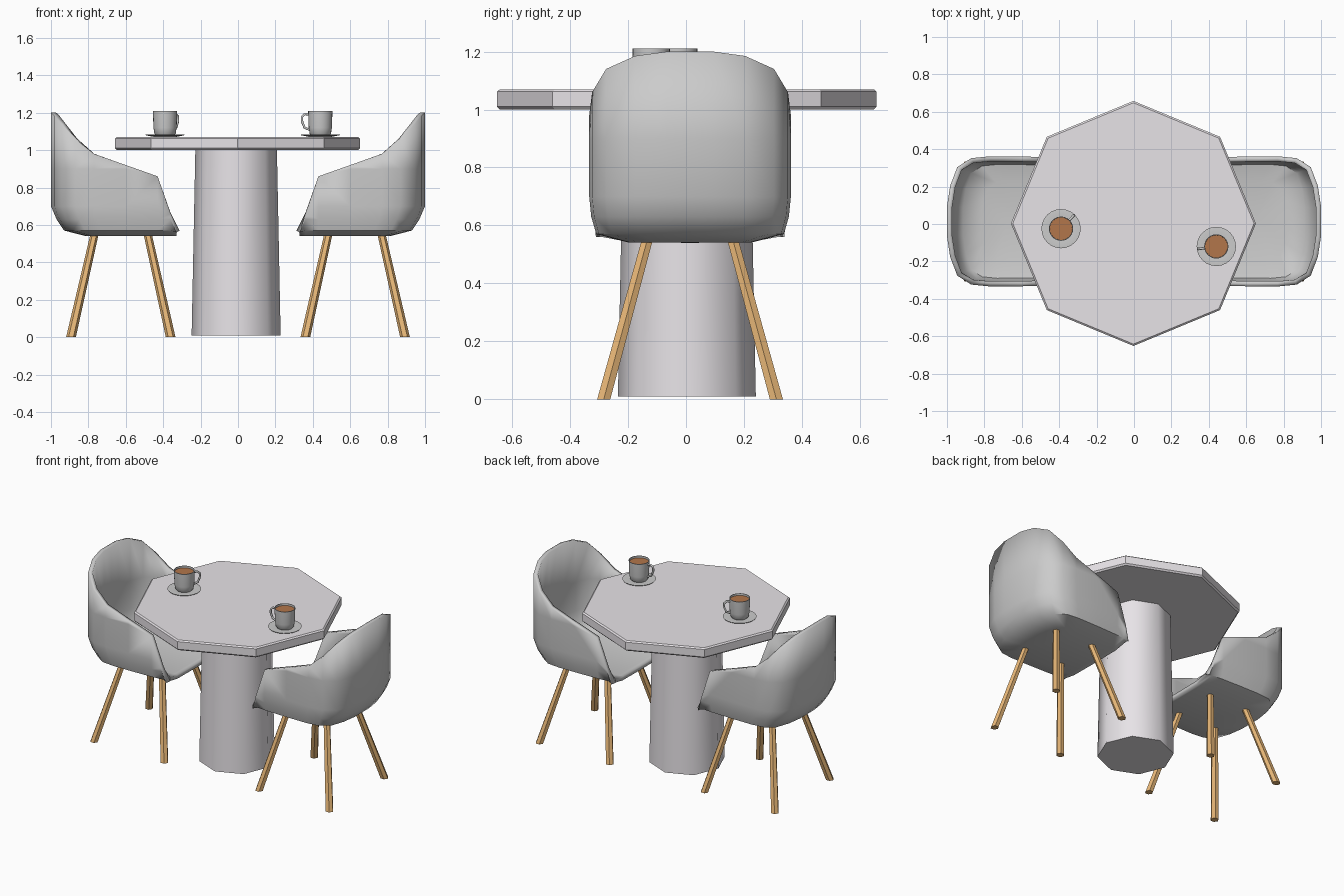
import bpy, bmesh, math
from mathutils import Vector

if "Cube" in bpy.data.objects:
    bpy.data.objects.remove(bpy.data.objects["Cube"])


def material(name, rgb):
    m = bpy.data.materials.new(name)
    m.diffuse_color = (*rgb, 1)
    m.use_nodes = True
    m.node_tree.nodes["Principled BSDF"].inputs["Base Color"].default_value = m.diffuse_color
    return m


STONE = material("pale_stone", (0.80, 0.77, 0.80))
WOOD = material("wood", (0.78, 0.46, 0.18))
COFFEE = material("coffee", (0.45, 0.18, 0.07))


def finish(name, bm, mat=None, smooth=None):
    me = bpy.data.meshes.new(name)
    bm.to_mesh(me)
    bm.free()
    ob = bpy.data.objects.new(name, me)
    bpy.context.collection.objects.link(ob)
    if mat:
        me.materials.append(mat)
    if smooth:
        bpy.ops.object.select_all(action='DESELECT')
        ob.select_set(True)
        bpy.context.view_layer.objects.active = ob
        bpy.ops.object.shade_smooth_by_angle(angle=math.radians(smooth))
    return ob


def lathe(name, profile, sides, centre, mat=None, smooth=None):
    """Spin (radius, z) points into a closed body, capped at both ends."""
    bm = bmesh.new()
    rings = []
    for r, z in profile:
        rings.append([bm.verts.new((centre[0] + r * math.cos(2 * math.pi * i / sides),
                                    centre[1] + r * math.sin(2 * math.pi * i / sides), z))
                      for i in range(sides)])
    for a, b in zip(rings, rings[1:]):
        for i in range(sides):
            j = (i + 1) % sides
            bm.faces.new((a[i], a[j], b[j], b[i]))
    bm.faces.new(rings[0][::-1])
    bm.faces.new(rings[-1])
    bmesh.ops.recalc_face_normals(bm, faces=bm.faces)
    return finish(name, bm, mat, smooth)


# Table: octagonal slab on an octagonal column
lathe("table_top", [(0.645, 1.0), (0.655, 1.01), (0.655, 1.062), (0.645, 1.07)], 8, (-0.003, 0.003), STONE)
lathe("table_column", [(0.238, 0.01), (0.218, 1.005)], 8, (-0.01, 0.003), STONE, 50)

# Chair shell: half plan outline from arm front to back centre (x, y, rim height)
OUTLINE = [(0.33, 0.325, 0.56), (0.36, 0.335, 0.66), (0.43, 0.342, 0.86), (0.60, 0.347, 0.92),
           (0.77, 0.348, 0.98), (0.87, 0.338, 1.06), (0.945, 0.29, 1.14),
           (0.983, 0.19, 1.185), (1.0, 0.08, 1.2)]
# Section from the underside up the wall (y scale, back x limit, height)
SECTION = [(0.0, 0.70, 0.54), (0.62, 0.82, 0.542), (0.93, 0.93, 0.57),
           (0.98, 0.97, 0.63), (1.0, 1.0, 0.70), (1.0, 1.0, 0.90), (1.0, 1.0, 9.0)]
CY = 0.014


def chair_shell(name, side):
    columns = OUTLINE + [(1.0, 0.0, 1.2)] + [(x, -y, h) for x, y, h in OUTLINE[::-1]]
    bm = bmesh.new()
    grid = []
    for x, y, h in columns:
        col = []
        for s, lim, z in SECTION:
            px = x if x < 0.5 else 0.5 + (x - 0.5) * (lim - 0.5) / 0.5
            col.append(bm.verts.new((side * px, CY + y * s, min(z, h))))
        grid.append(col)
    for a, b in zip(grid, grid[1:]):
        for j in range(len(SECTION) - 1):
            bm.faces.new((a[j], b[j], b[j + 1], a[j + 1]))
    bmesh.ops.remove_doubles(bm, verts=bm.verts, dist=0.0015)
    bmesh.ops.dissolve_degenerate(bm, edges=bm.edges, dist=0.0005)
    bmesh.ops.recalc_face_normals(bm, faces=bm.faces)
    bm.normal_update()
    lowest = min(bm.faces, key=lambda f: f.calc_center_median().z)
    if lowest.normal.z > 0:
        bmesh.ops.reverse_faces(bm, faces=bm.faces)
    ob = finish(name, bm, None, 50)
    mod = ob.modifiers.new("thickness", 'SOLIDIFY')
    mod.thickness = 0.028
    mod.offset = -1


def leg(name, top, bottom):
    bm = bmesh.new()
    rings = []
    for p, r in ((Vector(bottom), 0.026), (Vector(top), 0.022)):
        rings.append([bm.verts.new((p.x + r * math.cos(i * math.pi / 3),
                                    p.y + r * math.sin(i * math.pi / 3), p.z)) for i in range(6)])
    for i in range(6):
        j = (i + 1) % 6
        bm.faces.new((rings[0][i], rings[0][j], rings[1][j], rings[1][i]))
    bm.faces.new(rings[0][::-1])
    bm.faces.new(rings[1])
    finish(name, bm, WOOD)


for label, side in (("left", -1), ("right", 1)):
    chair_shell(label + "_chair_shell", side)
    for end, xt, xb in (("front", 0.485, 0.36), ("back", 0.765, 0.893)):
        for k, s in (("a", -1), ("b", 1)):
            leg(f"{label}_chair_{end}_leg_{k}",
                (side * xt, CY + s * 0.145, 0.56), (side * xb, CY + s * 0.298, 0.0))


# Cups on saucers with coffee and a looped handle
def cup_set(label, x, y, angle):
    c = (x, y)
    lathe(label + "_saucer", [(0.06, 1.071), (0.102, 1.079), (0.105, 1.083), (0.10, 1.084), (0.06, 1.078)],
          24, c, None, 40)
    lathe(label + "_cup", [(0.048, 1.077), (0.057, 1.088), (0.062, 1.12), (0.065, 1.21), (0.061, 1.21),
                           (0.058, 1.12), (0.045, 1.09)], 24, c, None, 40)
    lathe(label + "_coffee", [(0.06, 1.19), (0.0605, 1.197)], 24, c, COFFEE)
    cu = bpy.data.curves.new(label + "_handle", 'CURVE')
    cu.dimensions = '3D'
    cu.bevel_depth = 0.007
    cu.bevel_resolution = 1
    cu.resolution_u = 4
    cu.use_fill_caps = True
    path = [(0.06, 1.19), (0.082, 1.193), (0.098, 1.18), (0.099, 1.155), (0.085, 1.12), (0.06, 1.11)]
    sp = cu.splines.new('POLY')
    sp.points.add(len(path) - 1)
    for p, (r, z) in zip(sp.points, path):
        p.co = (x + r * math.cos(angle), y + r * math.sin(angle), z, 1)
    bpy.context.collection.objects.link(bpy.data.objects.new(label + "_handle", cu))


cup_set("left", -0.39, -0.025, math.radians(46))
cup_set("right", 0.44, -0.12, math.radians(188))
